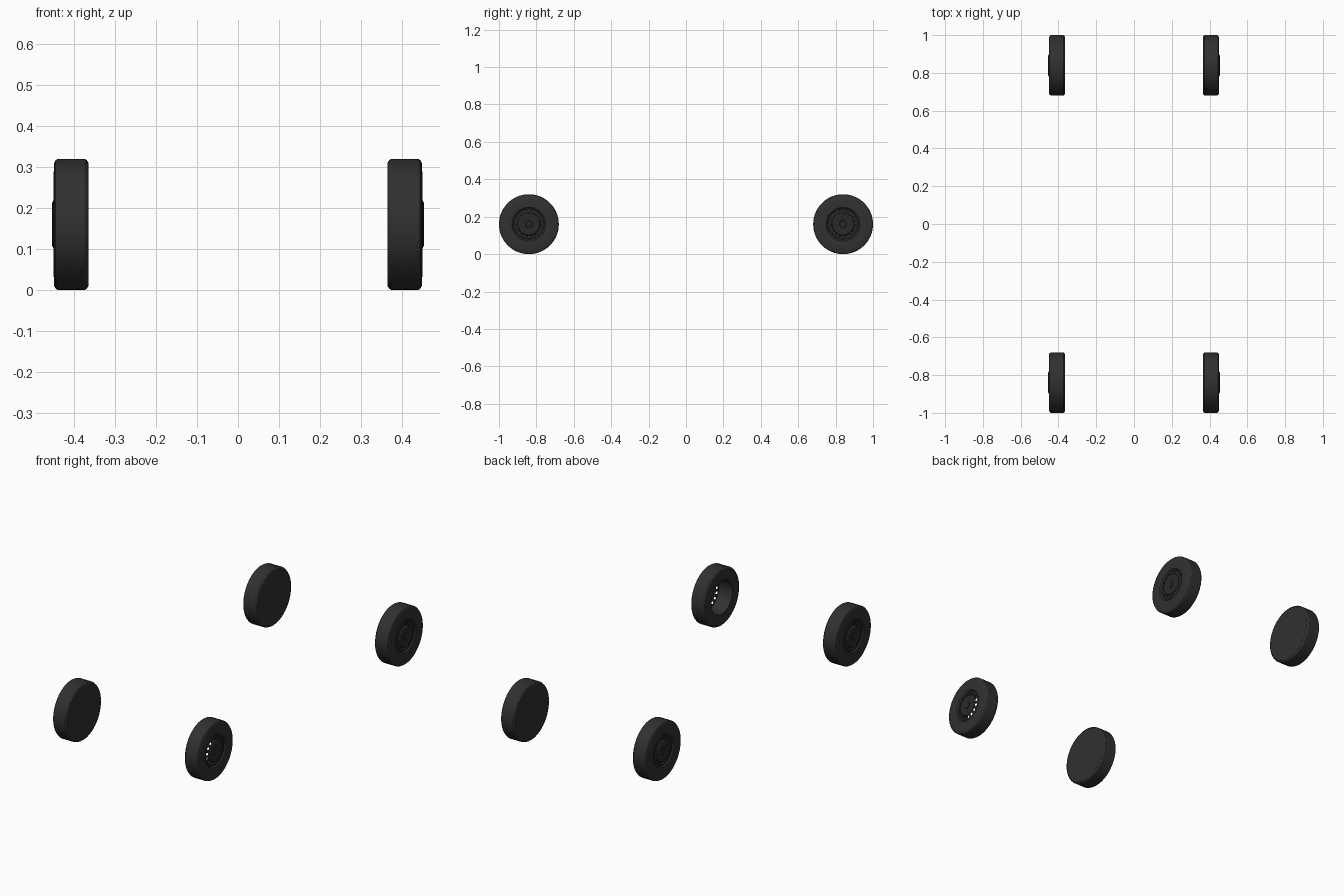
import bpy, bmesh, math

if "Cube" in bpy.data.objects:
    bpy.data.objects.remove(bpy.data.objects["Cube"])

SEG = 60          # 15 vent holes, four segments each
R = 0.16          # wheel radius
CX, CY = 0.4075, 0.84


def material(name, v):
    m = bpy.data.materials.new(name)
    m.diffuse_color = (v, v, v, 1)
    m.use_nodes = True
    m.node_tree.nodes["Principled BSDF"].inputs["Base Color"].default_value = m.diffuse_color
    return m


rubber = material("dark rubber", 0.03)
steel = material("black steel", 0.022)


def finish(bm, name, mat, sx, sy):
    if sx < 0:
        for v in bm.verts:
            v.co.x *= -1
        bmesh.ops.reverse_faces(bm, faces=bm.faces[:])
    me = bpy.data.meshes.new(name)
    bm.to_mesh(me)
    bm.free()
    me.materials.append(mat)
    ob = bpy.data.objects.new(name, me)
    ob.location = (sx * CX, sy * CY, R)
    bpy.context.collection.objects.link(ob)
    bpy.ops.object.select_all(action='DESELECT')
    ob.select_set(True)
    bpy.context.view_layer.objects.active = ob
    bpy.ops.object.shade_smooth_by_angle(angle=math.radians(28))


def lathe(profile):
    """Spin (radius, x) points around the x axis; returns bmesh and rings."""
    bm = bmesh.new()
    rings = []
    for r, x in profile:
        if r == 0:
            rings.append([bm.verts.new((x, 0, 0))] * SEG)
        else:
            rings.append([bm.verts.new((x, r * math.cos(2 * math.pi * i / SEG),
                                        r * math.sin(2 * math.pi * i / SEG)))
                          for i in range(SEG)])
    grid = []
    for a, b in zip(rings, rings[1:]):
        row = []
        for i in range(SEG):
            j = (i + 1) % SEG
            vs = list(dict.fromkeys((a[i], a[j], b[j], b[i])))
            row.append(bm.faces.new(vs))
        grid.append(row)
    return bm, rings, grid


TREAD = [(0.15, -0.0425), (0.157, -0.038), (0.16, -0.033), (0.16, 0.033),
         (0.157, 0.038), (0.15, 0.0415), (0.12, 0.0432), (0.09, 0.0425),
         (0.086, 0.038)]
HUB = [(0.086, 0.038), (0.081, 0.035), (0.075, 0.036), (0.068, 0.037),
       (0.061, 0.038), (0.058, 0.044), (0.053, 0.0465), (0.045, 0.0465),
       (0.032, 0.044), (0.019, 0.0435), (0.017, 0.0465), (0, 0.047)]


def wheel(label, sx, sy, open_back):
    # tyre: one wheel has an open back with a barrel, the others a flat back
    if open_back:
        profile = [(0.094, -0.0415)] + TREAD + [(0.094, -0.0415)]
    else:
        profile = [(0, -0.0425)] + TREAD
    bm, _, _ = lathe(profile)
    bmesh.ops.remove_doubles(bm, verts=bm.verts[:], dist=1e-5)
    finish(bm, label + "_tyre", rubber, sx, sy)

    # hub plate with a ring of round vent holes and a raised centre
    bm, rings, grid = lathe(HUB)
    holes = []
    for k in range(0, SEG, 4):
        centre = rings[3][k + 1].co.copy()
        for ring in (rings[2], rings[4]):
            for i in (k, k + 2):
                v = ring[i % SEG]
                v.co = centre + (v.co - centre) * 0.74
        holes += [grid[r][k + d] for r in (2, 3) for d in (0, 1)]
    bmesh.ops.delete(bm, geom=holes, context='FACES')
    finish(bm, label + "_hub", steel, sx, sy)


for sx, side in ((1, "right"), (-1, "left")):
    for sy, end in ((-1, "front"), (1, "rear")):
        wheel(end + "_" + side, sx, sy, sx > 0 and sy < 0)
